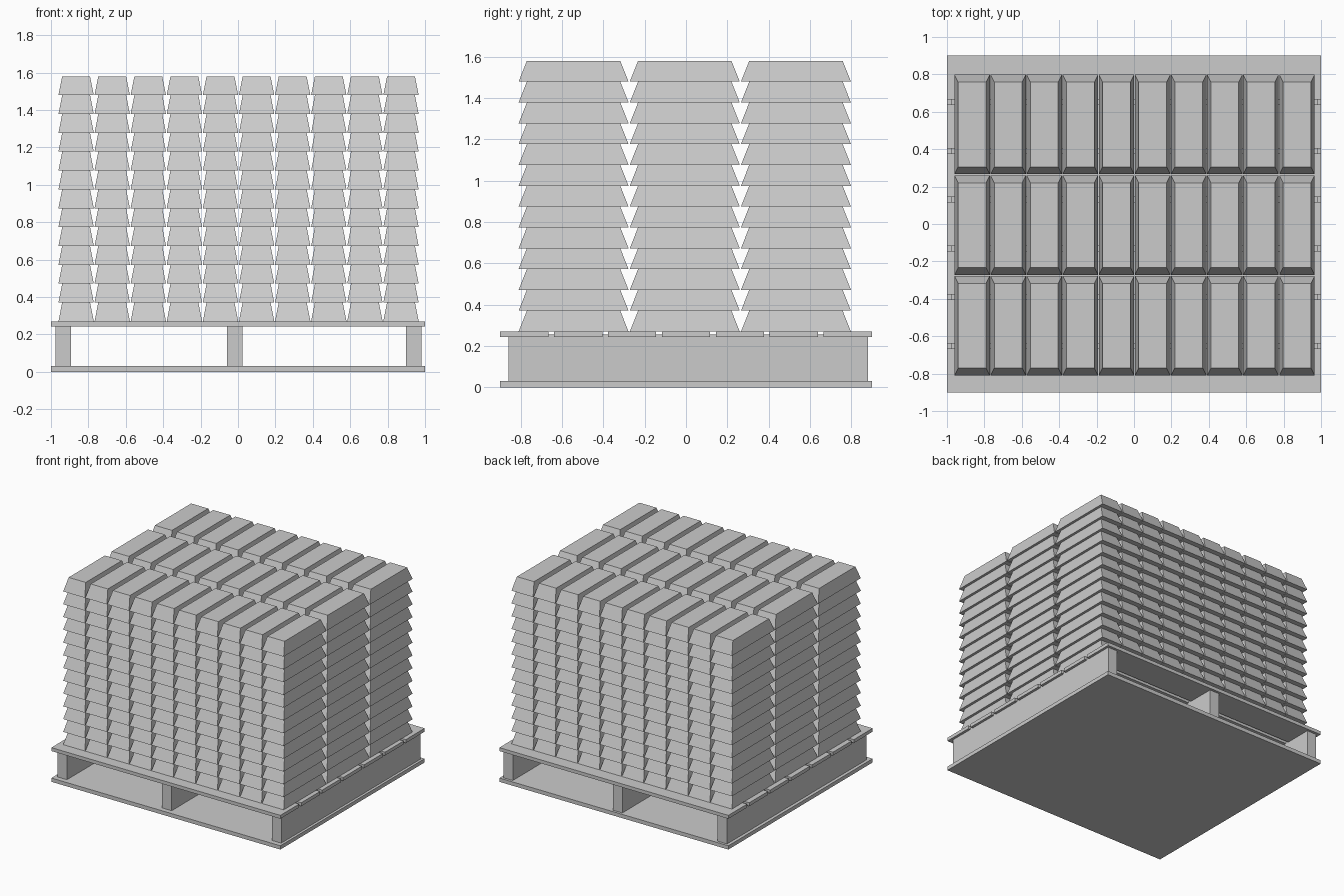
import bpy, bmesh

if "Cube" in bpy.data.objects:
    bpy.data.objects.remove(bpy.data.objects["Cube"])


def box(name, x0, x1, y0, y1, z0, z1, inset_x=0, inset_y=0):
    """Box whose top face may be inset to give a tapered block."""
    bm = bmesh.new()
    bmesh.ops.create_cube(bm, size=1)
    for v in bm.verts:
        sx, sy, top = v.co.x > 0, v.co.y > 0, v.co.z > 0
        ix, iy = (inset_x, inset_y) if top else (0, 0)
        v.co = (x1 - ix if sx else x0 + ix,
                y1 - iy if sy else y0 + iy,
                z1 if top else z0)
    mesh = bpy.data.meshes.new(name)
    bm.to_mesh(mesh)
    bm.free()
    ob = bpy.data.objects.new(name, mesh)
    bpy.context.collection.objects.link(ob)
    return ob


def array(ob, count, offset):
    m = ob.modifiers.new("repeat", 'ARRAY')
    m.count = count
    m.use_relative_offset = False
    m.use_constant_offset = True
    m.constant_offset_displace = offset


# Pallet base sheet
box("pallet_base", -1, 1, -0.9, 0.9, 0, 0.03)

# Pallet runners
for side, x in (("left", -0.975), ("middle", -0.06), ("right", 0.897)):
    box("pallet_runner_" + side, x, x + 0.083, -0.86, 0.88, 0.03, 0.255)

# Pallet deck boards
board, pitch = 0.234, 0.261
for i in range(7):
    y = -0.9 + i * pitch
    box(f"deck_board_{i + 1}", -1, 1, y, y + board, 0.243, 0.27)

# Stacked tapered bricks: 10 across, 3 deep, 13 layers
layer = 1.31 / 13
bricks = box("brick_stack", -0.96, -0.771, -0.81, -0.278, 0.27, 0.27 + layer, 0.02, 0.04)
array(bricks, 10, (0.193, 0, 0))
array(bricks, 3, (0, 0.538, 0))
array(bricks, 13, (0, 0, layer))
